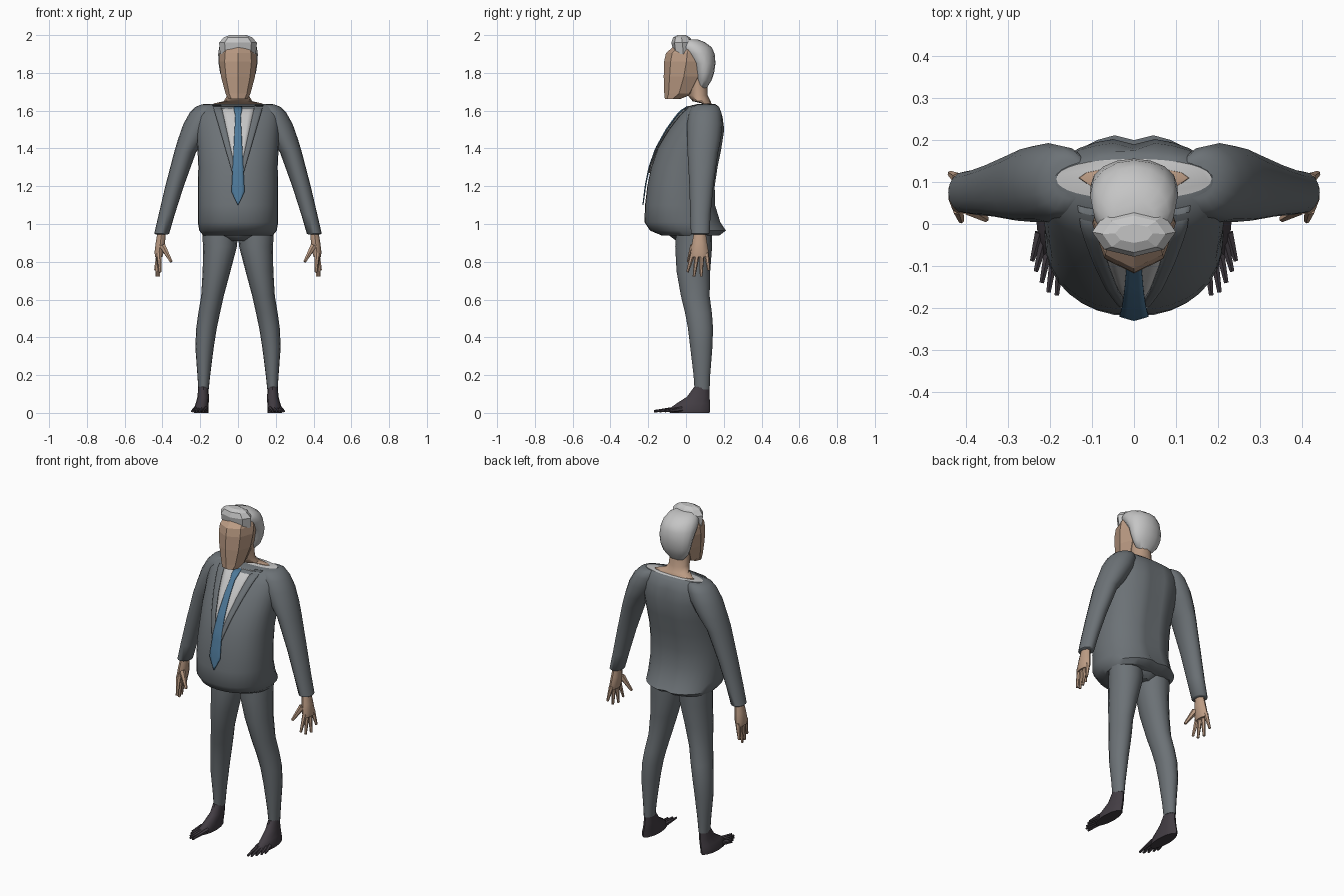
import bpy, bmesh, math
from mathutils import Vector

cube = bpy.data.objects.get("Cube")
if cube:
    bpy.data.objects.remove(cube)


def material(name, r, g, b):
    m = bpy.data.materials.new(name)
    m.use_nodes = True
    m.diffuse_color = (r, g, b, 1)
    m.node_tree.nodes["Principled BSDF"].inputs["Base Color"].default_value = (r, g, b, 1)
    return m


SUIT = material("suit grey", 0.15, 0.168, 0.182)
SKIN = material("skin", 0.50, 0.33, 0.23)
HAIR = material("silver hair", 0.56, 0.56, 0.56)
SHIRT = material("shirt white", 0.56, 0.56, 0.56)
TIE = material("tie blue", 0.075, 0.19, 0.32)
SHOE = material("dark feet", 0.055, 0.046, 0.056)


def finish(name, bm, mats, angle, mirror=False):
    me = bpy.data.meshes.new(name)
    bm.to_mesh(me)
    bm.free()
    for m in mats:
        me.materials.append(m)
    ob = bpy.data.objects.new(name, me)
    bpy.context.collection.objects.link(ob)
    if mirror:
        mod = ob.modifiers.new("mirror", 'MIRROR')
        mod.use_mirror_merge = False
    if angle:
        bpy.ops.object.select_all(action='DESELECT')
        ob.select_set(True)
        bpy.context.view_layer.objects.active = ob
        bpy.ops.object.shade_smooth_by_angle(angle=math.radians(angle))
    return ob


def spow(v, e):
    return math.copysign(abs(v) ** e, v)


def loft(bm, rings, n=16, p=2.0):
    """Stack rounded rings, each given as (z, x0, x1, y0, y1)."""
    loops = []
    for z, x0, x1, y0, y1 in rings:
        loop = []
        for i in range(n):
            a = 2 * math.pi * i / n - math.pi / 2
            c, s = round(math.cos(a), 6), round(math.sin(a), 6)
            loop.append(bm.verts.new(((x0 + x1) / 2 + (x1 - x0) / 2 * spow(c, 2 / p),
                                      (y0 + y1) / 2 + (y1 - y0) / 2 * spow(s, 2 / p), z)))
        loops.append(loop)
    for lo, hi in zip(loops, loops[1:]):
        for i in range(n):
            j = (i + 1) % n
            bm.faces.new((lo[i], lo[j], hi[j], hi[i]))
    bottom = bm.faces.new(loops[0][::-1])
    top = bm.faces.new(loops[-1])
    return bottom, top


def centred(rows):
    return [(z, -w, w, y0, y1) for z, w, y0, y1 in rows]


def cone(bm, a, b, r1, r2, n=6):
    """Tapered finger or toe from a to b."""
    a, b = Vector(a), Vector(b)
    d = b - a
    mat = d.to_track_quat('Z', 'Y').to_matrix().to_4x4()
    mat.translation = (a + b) / 2
    bmesh.ops.create_cone(bm, cap_ends=True, segments=n, radius1=r1, radius2=r2,
                          depth=d.length, matrix=mat)


# Jacket body with an open neckline, back seam and flared hem
body = centred([(0.94, .185, -.13, .18), (0.965, .205, -.19, .215), (1.01, .213, -.22, .185),
                (1.1, .213, -.217, .157), (1.2, .213, -.205, .155), (1.3, .21, -.185, .17),
                (1.4, .215, -.15, .19), (1.5, .22, -.095, .205), (1.57, .22, -.045, .195),
                (1.62, .205, .0, .175), (1.635, .185, .06, .155)])
P = 2.2
bm = bmesh.new()
_, neckline = loft(bm, body, 32, P)
neckline.material_index = 1
for v in bm.verts:
    if v.co.y > .1 and abs(v.co.x) < .01 and v.co.z < 1.61:
        v.co.y -= .015
finish("jacket_body", bm, [SUIT, SHIRT], 40)


def front_y(x, z):
    """Depth of the jacket front at x, z."""
    for lo, hi in zip(body, body[1:]):
        if lo[0] <= z <= hi[0]:
            t = (z - lo[0]) / (hi[0] - lo[0])
            _, _, w, y0, y1 = [a + (b - a) * t for a, b in zip(lo, hi)]
            u = min(1, abs(x / w)) ** P
            return (y0 + y1) / 2 - (y1 - y0) / 2 * (1 - u) ** (1 / P)
    return 0


def panel(name, mat, z0, z1, left, right, lift, mirror=False, cols=6, rows=14):
    """Thin plate on the jacket front between two edges given as functions of z."""
    bm = bmesh.new()
    grid = []
    for r in range(rows + 1):
        z = z0 + (z1 - z0) * r / rows
        row = []
        for c in range(cols + 1):
            x = left(z) + (right(z) - left(z)) * c / cols
            row.append(bm.verts.new((x, front_y(x, z) - lift, z)))
        grid.append(row)
    for lo, hi in zip(grid, grid[1:]):
        for c in range(cols):
            bm.faces.new((lo[c], lo[c + 1], hi[c + 1], hi[c]))
    ob = finish(name, bm, [mat], 40, mirror)
    sol = ob.modifiers.new("thickness", 'SOLIDIFY')
    sol.thickness = .006


def shirt_edge(z):
    return .01 + .078 * (z - 1.27) / .355


def lapel_edge(z):
    return shirt_edge(z) + .02 + .025 * (z - 1.27) / .355


def tie_edge(z):
    if z < 1.17:
        return .001 + .034 * (z - 1.1) / .07
    return .035 - .021 * (z - 1.17) / .41 if z < 1.58 else .02


panel("shirt_front", SHIRT, 1.27, 1.625, lambda z: -shirt_edge(z), shirt_edge, .006)
panel("lapels", SUIT, 1.27, 1.63, shirt_edge, lapel_edge, .012, True, 3)
panel("tie", TIE, 1.1, 1.625, lambda z: -tie_edge(z), tie_edge, .014, False, 4, 22)

# Sleeves
bm = bmesh.new()
loft(bm, [(0.945, .372, .437, .035, .118), (0.95, .364, .443, .026, .125),
          (1.05, .335, .42, .022, .13), (1.2, .287, .385, .018, .145),
          (1.38, .222, .338, .008, .17), (1.45, .17, .317, .005, .185),
          (1.53, .12, .289, .005, .193), (1.59, .1, .255, .015, .187),
          (1.62, .1, .225, .03, .175), (1.632, .11, .195, .06, .155)])
finish("sleeves", bm, [SUIT], 50, True)

# Hands with four fingers and a thumb
bm = bmesh.new()
loft(bm, [(0.825, .4, .44, .025, .118), (0.85, .392, .443, .024, .12),
          (0.9, .385, .437, .032, .112), (0.97, .38, .425, .045, .102)], 10)
for i, tip in enumerate([(.412, .008, .745), (.42, .042, .722), (.431, .08, .722), (.438, .12, .755)]):
    cone(bm, (.42, .036 + .024 * i, .845), tip, .014, .007)
cone(bm, (.4, .04, .885), (.353, .012, .8), .018, .008)
finish("hands", bm, [SKIN], 40, True)

# Trousers
bm = bmesh.new()
loft(bm, [(0.125, .155, .21, .045, .125), (0.2, .147, .215, .04, .128),
          (0.35, .128, .226, .022, .14), (0.45, .112, .221, .01, .143),
          (0.53, .095, .21, -.005, .137), (0.62, .075, .195, -.027, .125),
          (0.75, .04, .187, -.05, .128), (0.88, .006, .185, -.057, .138),
          (1.0, -.005, .193, -.05, .14)])
finish("trouser_legs", bm, [SUIT], 50, True)
bm = bmesh.new()
loft(bm, centred([(0.91, .05, -.05, .11), (0.94, .11, -.09, .14), (0.98, .17, -.1, .15)]), 12)
finish("trouser_seat", bm, [SUIT], 40)

# Feet with five fanned toes
bm = bmesh.new()
loft(bm, [(0.0, .157, .232, -.085, .125), (0.022, .156, .234, -.088, .128),
          (0.05, .155, .224, -.05, .127), (0.085, .154, .215, .005, .125),
          (0.14, .157, .21, .045, .123)], 12)
for i, tip in enumerate([(.184, -.17), (.204, -.163), (.22, -.14), (.234, -.113), (.243, -.088)]):
    cone(bm, (.172 + .013 * i, -.045 + .006 * i, .021), (*tip, .009), .014, .006)
finish("feet", bm, [SHOE], 40, True)

# Neck, spreading into the shoulders
bm = bmesh.new()
loft(bm, centred([(1.6, .15, .075, .14), (1.638, .13, .085, .135), (1.65, .075, .035, .13),
                  (1.68, .058, .01, .115), (1.78, .058, .0, .11)]), 12)
finish("neck", bm, [SKIN], 40)

# Faceted head with a ridge down the face
bm = bmesh.new()
loft(bm, centred([(1.662, .05, -.112, -.03), (1.69, .066, -.115, .04), (1.78, .09, -.118, .095),
                  (1.86, .1, -.116, .12), (1.905, .097, -.106, .12), (1.945, .08, -.06, .1)]), 8)
finish("head", bm, [SKIN], 0)

# Hair at the back and crown, with a faceted quiff in front
bm = bmesh.new()
loft(bm, centred([(1.72, .045, .06, .11), (1.76, .08, .055, .135), (1.8, .095, .045, .149),
                  (1.85, .103, .03, .156), (1.9, .105, -.015, .152), (1.935, .1, -.05, .137),
                  (1.962, .083, -.045, .1), (1.978, .05, -.03, .06)]), 16)
finish("hair_back", bm, [HAIR], 50)
bm = bmesh.new()
loft(bm, centred([(1.93, .095, -.07, .04), (1.96, .1, -.078, .04), (1.988, .075, -.068, .02),
                  (2.0, .045, -.045, .0)]), 8)
for v in bm.verts:
    if v.co.z < 1.94 and abs(v.co.x) > .05:
        v.co.z -= .03
finish("hair_quiff", bm, [HAIR], 0)
